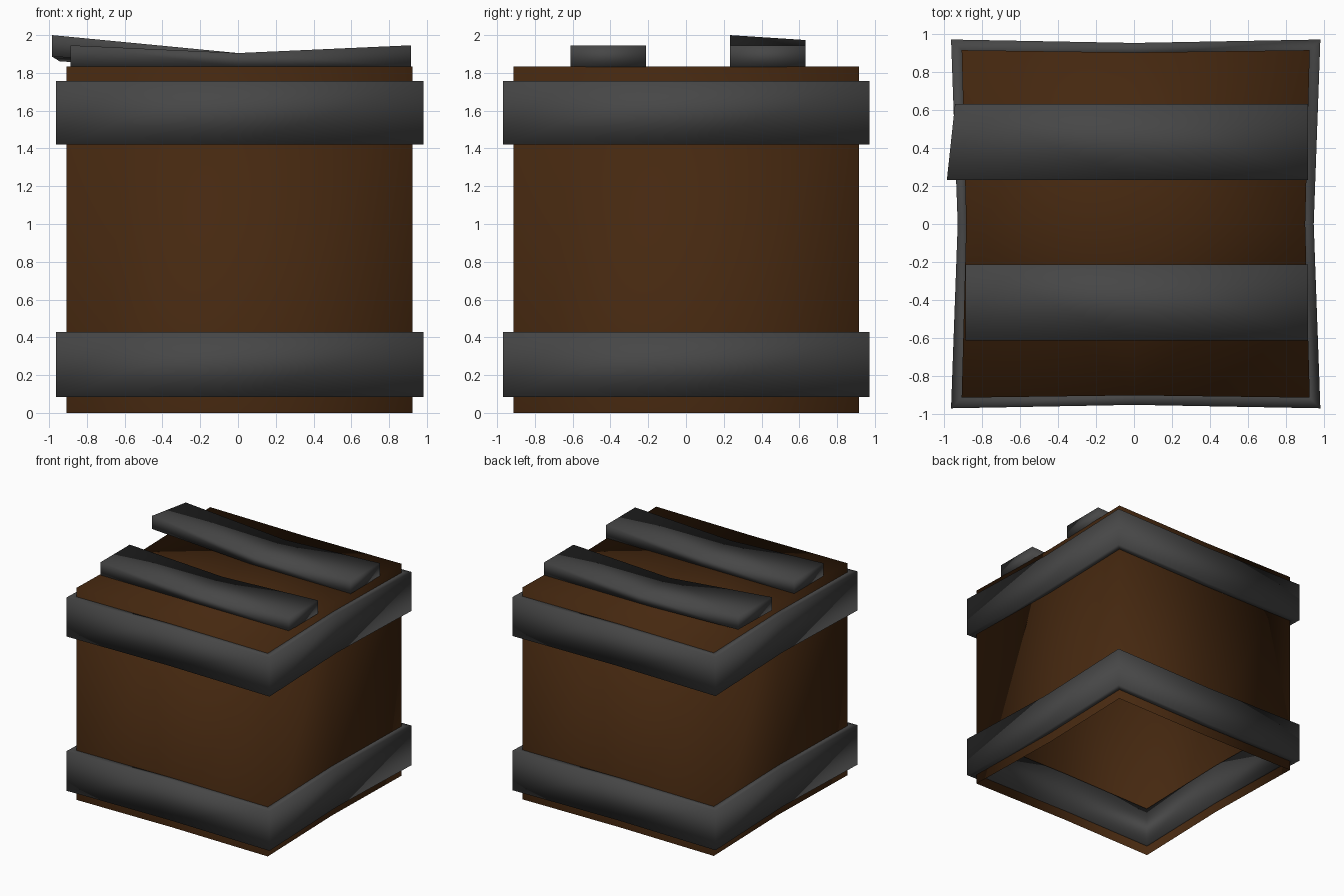
import bpy, bmesh

if "Cube" in bpy.data.objects:
    bpy.data.objects.remove(bpy.data.objects["Cube"])


def material(name, colour):
    m = bpy.data.materials.new(name)
    m.diffuse_color = (*colour, 1)
    m.use_nodes = True
    m.node_tree.nodes["Principled BSDF"].inputs["Base Color"].default_value = m.diffuse_color
    return m


WOOD = material("dark brown wood", (0.06, 0.021, 0.005))
IRON = material("dark grey metal", (0.062, 0.062, 0.062))


def finish(name, bm, mat, closed=True):
    if closed:
        bmesh.ops.recalc_face_normals(bm, faces=bm.faces[:])
    for f in bm.faces:
        f.smooth = True
    me = bpy.data.meshes.new(name)
    bm.to_mesh(me)
    bm.free()
    me.materials.append(mat)
    ob = bpy.data.objects.new(name, me)
    bpy.context.collection.objects.link(ob)
    return ob


def outline(grow, pinch_x, pinch_y):
    """Square outline, counter-clockwise, with the middle of each side pulled in."""
    l, r, f, b = -0.907 - grow, 0.925 + grow, -0.914 - grow, 0.915 + grow
    return [(l, f), (0, f + pinch_y), (r, f), (r - pinch_x, 0),
            (r, b), (0, b - pinch_y), (l, b), (l + pinch_x, 0)]


def ring(bm, pts, z):
    return [bm.verts.new((x, y, z)) for x, y in pts]


def bridge(bm, a, b):
    n = len(a)
    for i in range(n):
        j = (i + 1) % n
        bm.faces.new((a[i], a[j], b[j], b[i]))


# crate body: thin shell, open underneath
bm = bmesh.new()
pts = outline(0, 0.024, 0.012)
low, high = ring(bm, pts, 0), ring(bm, pts, 1.835)
bridge(bm, low, high)
centre = bm.verts.new((0, 0, 1.835))
for i in range(0, 8, 2):
    bm.faces.new((high[i - 1], high[i], high[i + 1], centre))
finish("crate_body", bm, WOOD, closed=False)

# metal bands around the body, showing on the inside too
for name, z0, z1 in (("lower_band", 0.085, 0.428), ("upper_band", 1.42, 1.758)):
    bm = bmesh.new()
    outer, inner = outline(0.056, 0.035, 0.018), outline(-0.015, 0.024, 0.012)
    loops = [ring(bm, outer, z0), ring(bm, outer, z1),
             ring(bm, inner, z1), ring(bm, inner, z0)]
    for i in range(4):
        bridge(bm, loops[i], loops[(i + 1) % 4])
    finish(name, bm, IRON)


def slat(name, y0, y1, left):
    """Sagging top slat; left = (x, bottom, top) at its front and back edges."""
    bm = bmesh.new()
    (xf, bf, tf), (xb, bb, tb) = left
    sections = [[(xf, y0, bf), (xb, y1, bb), (xb, y1, tb), (xf, y0, tf)]]
    for x, top in ((0, 1.905), (0.915, 1.946)):
        sections.append([(x, y0, 1.832), (x, y1, 1.832), (x, y1, top), (x, y0, top)])
    loops = [[bm.verts.new(p) for p in s] for s in sections]
    for a, b in zip(loops, loops[1:]):
        bridge(bm, a, b)
    bm.faces.new(loops[0])
    bm.faces.new(loops[-1])
    finish(name, bm, IRON)


# top slats, the back one bent up and loose at its left end
slat("front_slat", -0.612, -0.212, ((-0.888, 1.832, 1.946),) * 2)
slat("back_slat", 0.232, 0.632, ((-0.985, 1.886, 2.0), (-0.942, 1.86, 1.974)))
